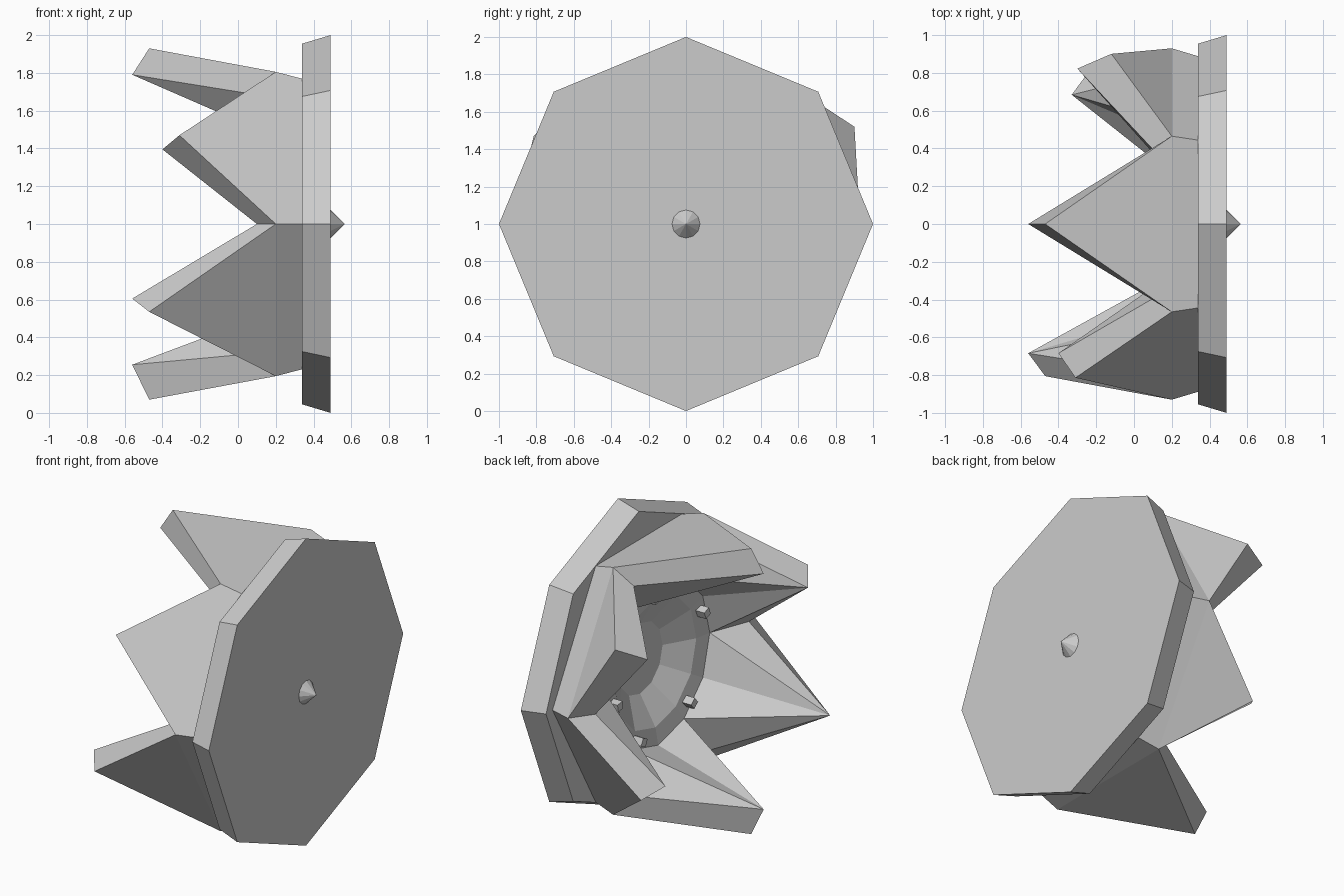
import bpy, bmesh, math
from mathutils import Matrix

cube = bpy.data.objects.get("Cube")
if cube:
    bpy.data.objects.remove(cube, do_unlink=True)

# The single stone-grey material
grey = bpy.data.materials.new("plain grey")
grey.use_nodes = True
colour = (0.6, 0.6, 0.6, 1)
grey.diffuse_color = colour
grey.node_tree.nodes["Principled BSDF"].inputs["Base Color"].default_value = colour


def polar(x, radius, degrees):
    """Point around the x axis, which runs through the disc centre."""
    a = math.radians(degrees)
    return (x, radius * math.cos(a), 1 + radius * math.sin(a))


def ring(bm, x, radius, sides):
    return [bm.verts.new(polar(x, radius, 360 * i / sides)) for i in range(sides)]


def bridge(bm, a, b):
    n = len(a)
    for i in range(n):
        j = (i + 1) % n
        bm.faces.new((a[i], a[j], b[j], b[i]))


def finish(bm, name):
    bmesh.ops.recalc_face_normals(bm, faces=bm.faces)
    mesh = bpy.data.meshes.new(name)
    bm.to_mesh(mesh)
    bm.free()
    mesh.materials.append(grey)
    obj = bpy.data.objects.new(name, mesh)
    bpy.context.collection.objects.link(obj)
    return obj


# Octagonal base disc with a tapered rim
bm = bmesh.new()
inner, outer = ring(bm, 0.34, 0.955, 8), ring(bm, 0.49, 1.0, 8)
bridge(bm, inner, outer)
bm.faces.new(inner)
bm.faces.new(outer)
finish(bm, "base_disc")

# Small pointed stud in the middle of the disc
bm = bmesh.new()
base = ring(bm, 0.485, 0.08, 12)
tip = bm.verts.new(polar(0.565, 0, 0))
bm.faces.new(base)
for i in range(12):
    bm.faces.new((base[i], base[(i + 1) % 12], tip))
finish(bm, "centre_stud")

# Spike tips, each as (outer x, outer radius, inner x, inner radius)
spikes = [
    (-0.12, 1.04, -0.30, 0.95),
    (-0.47, 0.93, -0.56, 0.79),
    (-0.31, 0.94, -0.40, 0.79),
    (-0.47, 0.93, -0.56, 0.79),
    (-0.47, 0.93, -0.56, 0.745),
    (-0.24, 0.93, -0.33, 0.79),
]

# Crown of six spikes around a hollow bowl
bm = bmesh.new()
foot = ring(bm, 0.35, 0.885, 6)
shoulder = ring(bm, 0.2, 0.93, 6)
valley = ring(bm, 0.1, 0.79, 6)
ledge = ring(bm, 0.2, 0.53, 12)
rim = ring(bm, 0.22, 0.42, 12)
hub = ring(bm, 0.33, 0.23, 12)
bridge(bm, foot, shoulder)
bridge(bm, ledge, rim)
bridge(bm, rim, hub)
bm.faces.new(hub)
for i, (ox, orad, ix, irad) in enumerate(spikes):
    j = (i + 1) % 6
    angle = 60 * i + 30
    out_tip = bm.verts.new(polar(ox, orad, angle))
    in_tip = bm.verts.new(polar(ix, irad, angle))
    bm.faces.new((shoulder[i], shoulder[j], out_tip))
    bm.faces.new((shoulder[i], out_tip, in_tip, valley[i]))
    bm.faces.new((shoulder[j], valley[j], in_tip, out_tip))
    a, mid, b = ledge[2 * i], ledge[2 * i + 1], ledge[2 * j]
    for p, q in ((valley[i], a), (a, mid), (mid, b), (b, valley[j])):
        bm.faces.new((in_tip, p, q))
finish(bm, "spiked_crown")

# Small pegs on the ledge around the bowl
for n, angle in enumerate((-11, -63, -130, 158, 80)):
    bm = bmesh.new()
    bmesh.ops.create_cube(bm, size=1)
    bmesh.ops.scale(bm, vec=(0.08, 0.05, 0.05), verts=bm.verts)
    bmesh.ops.rotate(bm, cent=(0, 0, 0), verts=bm.verts,
                     matrix=Matrix.Rotation(math.radians(angle), 3, 'X'))
    bmesh.ops.translate(bm, vec=polar(0.19, 0.47, angle), verts=bm.verts)
    finish(bm, "ledge_peg_%d" % (n + 1))
